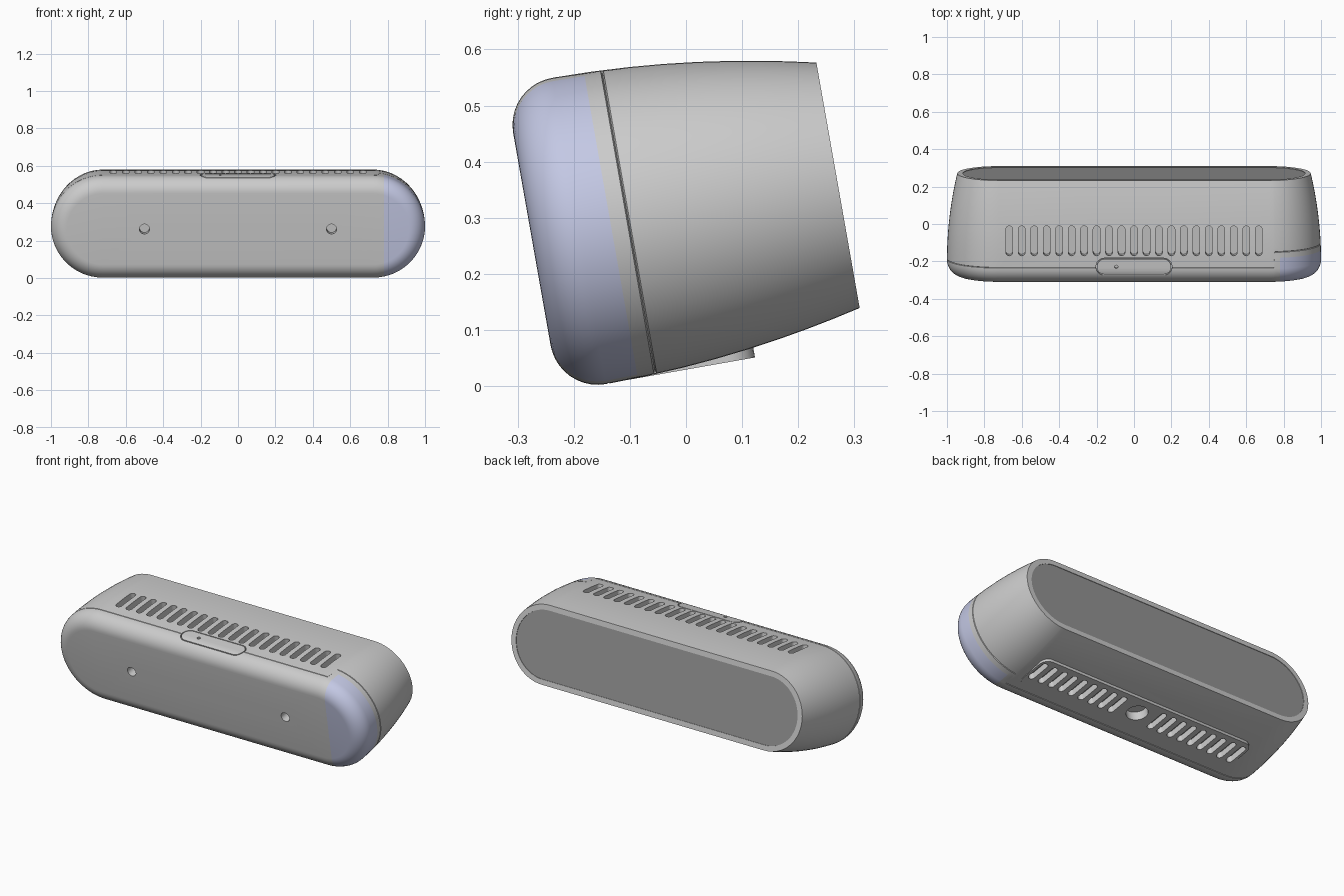
import bpy, bmesh
from math import sin, cos, pi, radians, sqrt
from mathutils import Matrix

if "Cube" in bpy.data.objects:
    bpy.data.objects.remove(bpy.data.objects["Cube"])

TILT = radians(10)          # whole housing leans back
MID, L = 0.3055, 0.723      # section centre height, half length of straight part
FRONT, BACK = -0.225, 0.329


def add_object(name, bm, smooth=True):
    bmesh.ops.recalc_face_normals(bm, faces=bm.faces[:])
    return link(name, to_mesh(name, bm))


def to_mesh(name, bm):
    me = bpy.data.meshes.new(name)
    bm.to_mesh(me)
    bm.free()
    return me


def link(name, me):
    ob = bpy.data.objects.new(name, me)
    ob.rotation_euler.x = TILT
    bpy.context.collection.objects.link(ob)
    return ob


def paint(ob, name, rgb):
    mat = bpy.data.materials.new(name)
    mat.diffuse_color = (*rgb, 1)
    mat.use_nodes = True
    mat.node_tree.nodes["Principled BSDF"].inputs["Base Color"].default_value = mat.diffuse_color
    ob.data.materials.append(mat)


def radius(d):
    """Section radius along the depth: front fillet, then a gentle taper."""
    t = d + 0.14
    return 0.192 + sqrt(max(0, 0.085 ** 2 - t * t)) if t < 0 else 0.277 - 0.25 * t * t


def rounded(cx, cy, hx, hy, r, n=6):
    """Outline of a rounded rectangle."""
    pts = []
    for k, (sx, sy) in enumerate([(1, 1), (-1, 1), (-1, -1), (1, -1)]):
        for i in range(n + 1):
            a = pi / 2 * (k + i / n)
            pts.append((cx + sx * (hx - r) + r * cos(a), cy + sy * (hy - r) + r * sin(a)))
    return pts


def loft(bm, loops, closed=False):
    rings = [[bm.verts.new(p) for p in loop] for loop in loops]
    pairs = list(zip(rings, rings[1:])) + ([(rings[-1], rings[0])] if closed else [])
    for a, b in pairs:
        for i in range(len(a)):
            j = (i + 1) % len(a)
            bm.faces.new((a[i], a[j], b[j], b[i]))
    if not closed:
        bm.faces.new(rings[0])
        bm.faces.new(rings[-1])


def prism(bm, pts, w0, w1):
    loft(bm, [[(x, y, w) for x, y in pts] for w in (w0, w1)])


def cylinder(bm, r, depth, matrix):
    bmesh.ops.create_cone(bm, cap_ends=True, segments=32, radius1=r, radius2=r,
                          depth=depth, matrix=matrix)


# Section samples: centre x, angle from the top, and whether beside the window
right = [0, 5, 6.2] + list(range(12, 169, 6)) + [173.8, 175, 180]
samples = [(L, s, 6 < s < 174) for s in right]
samples += [(-L, s, False) for s in range(180, 361, 6)]
samples += [(x, 360, False) for x in (-0.215, -0.207, 0.207, 0.215)]


def section(d_left, d_right, dip=0, r_fixed=None):
    pts = []
    for cx, s, flag in samples:
        d = d_right if flag else d_left
        r = r_fixed or radius(d) - (0 if abs(cx) < 0.21 else dip)
        pts.append((cx + r * sin(radians(s)), d, MID + r * cos(radians(s))))
    return pts


# Housing: front fillet, stepped seam, tapering sleeve, recessed back
rings = [section(d, d) for d in
         [-0.14 - 0.085 * cos(pi / 2 * i / 10) for i in range(11)]]
rings += [section(*v) for v in [(-0.1385, -0.082), (-0.137, -0.0525), (-0.135, -0.05, 0.005),
                                (-0.133, -0.0475), (-0.07, -0.03)]]
rings += [section(d, d) for d in (0, 0.06, 0.12, 0.18, 0.23, 0.28, BACK)]
rings += [section(BACK, BACK, 0, 0.192), section(BACK - 0.02, BACK - 0.02, 0, 0.192)]
bm = bmesh.new()
loft(bm, rings)
part = [f for f in bm.faces if all(v.co.y < -0.081 for v in f.verts)]
geom = part + list({e for f in part for e in f.edges}) + list({v for f in part for v in f.verts})
bmesh.ops.bisect_plane(bm, geom=geom, plane_co=(0.78, 0, 0), plane_no=(1, 0, 0))
housing = add_object("housing", bm)

# Flat pad under the body
bm = bmesh.new()
prism(bm, rounded(0, 0.015, 0.70, 0.115, 0.05), MID - 0.2765, 0.09)
pad = add_object("bottom_pad", bm)

# Cutters: upper vents, lower vents with mount socket, front and button details
PITCH = 0.0667
top = bmesh.new()
for i in range(-10, 11):
    prism(top, rounded(i * PITCH, 0.01, 0.018, 0.08, 0.0179), 0.535, 0.65)
bottom = bmesh.new()
for i in range(2, 11):
    for side in (-1, 1):
        prism(bottom, rounded(side * i * PITCH, 0.03, 0.018, 0.07, 0.0179), -0.05, 0.065)
cylinder(bottom, 0.058, 0.16, Matrix.Translation((0, 0.03, 0)))
front = bmesh.new()
for x in (-0.5, 0.5):
    cylinder(front, 0.027, 0.1, Matrix.Translation((x, FRONT, MID)) @ Matrix.Rotation(pi / 2, 4, 'X'))
cylinder(front, 0.009, 0.08, Matrix.Translation((-0.095, -0.13, 0.6)))
outer = rounded(0, -0.13, 0.203, 0.047, 0.045)
inner = rounded(0, -0.13, 0.198, 0.042, 0.040)
loft(front, [[(x, y, w) for x, y in pts] for pts, w in
             [(outer, 0.566), (outer, 0.65), (inner, 0.65), (inner, 0.566)]], closed=True)

tools = [pad]
for name, b in [("upper_vent_cutter", top), ("lower_vent_cutter", bottom), ("detail_cutter", front)]:
    tools.append(add_object(name, b))
for tool in tools:
    mod = housing.modifiers.new(tool.name, 'BOOLEAN')
    mod.operation = 'UNION' if tool is pad else 'DIFFERENCE'
    mod.solver = 'EXACT'
    mod.object = tool
    tool.hide_render = True
baked = bpy.data.meshes.new_from_object(
    housing.evaluated_get(bpy.context.evaluated_depsgraph_get()))
housing.modifiers.clear()
housing.data = baked
for tool in tools:
    bpy.data.objects.remove(tool)


# Split the tinted end window from the housing
def is_window(f):
    return all(v.co.x > 0.779 and v.co.y < -0.081 for v in f.verts)


def keep(name, wanted):
    b = bmesh.new()
    b.from_mesh(baked)
    bmesh.ops.delete(b, geom=[f for f in b.faces if is_window(f) != wanted], context='FACES')
    return to_mesh(name, b)


window = link("end_window", keep("end_window", True))
housing.data = keep("housing", False)
paint(window, "tinted_lavender", (0.55, 0.58, 0.78))

# Dark panel closing the back
bm = bmesh.new()
loft(bm, [section(d, d, 0, 0.192) for d in (BACK - 0.019, BACK - 0.003)])
panel = add_object("rear_panel", bm)
paint(panel, "dark_grey", (0.3, 0.3, 0.3))

bpy.ops.object.select_all(action='DESELECT')
for ob in (housing, window, panel):
    ob.select_set(True)
bpy.context.view_layer.objects.active = housing
bpy.ops.object.shade_smooth_by_angle(angle=radians(30))
